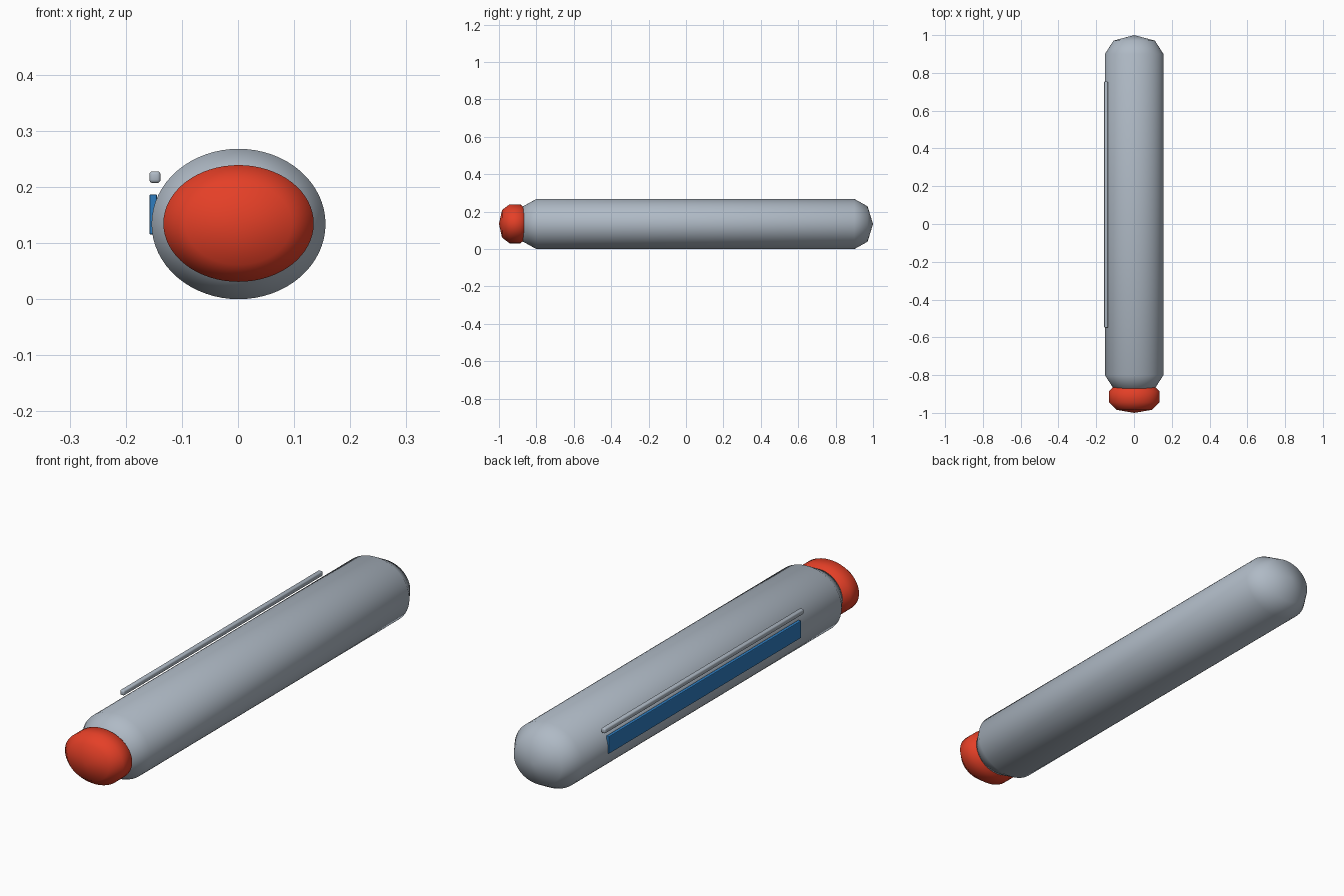
import bpy, bmesh, math

if "Cube" in bpy.data.objects:
    bpy.data.objects.remove(bpy.data.objects["Cube"])


def material(name, rgb):
    m = bpy.data.materials.new(name)
    m.diffuse_color = (*rgb, 1)
    m.use_nodes = True
    m.node_tree.nodes["Principled BSDF"].inputs["Base Color"].default_value = m.diffuse_color
    return m


grey = material("steel grey", (0.43, 0.49, 0.56))
red = material("signal red", (0.78, 0.05, 0.02))
blue = material("label blue", (0.026, 0.20, 0.52))


def finish(bm, name, mat, smooth):
    bmesh.ops.recalc_face_normals(bm, faces=bm.faces)
    me = bpy.data.meshes.new(name)
    for f in bm.faces:
        f.smooth = smooth
    bm.to_mesh(me)
    bm.free()
    me.materials.append(mat)
    ob = bpy.data.objects.new(name, me)
    bpy.context.collection.objects.link(ob)
    return ob


def capsule(name, mat, x0, z0, rx, rz, y0, y1, cap, n=64):
    """Oval capsule along y, each end rounded in two steps."""
    bm = bmesh.new()
    k = math.sqrt(0.5)
    stations = [(y0 + cap * (1 - k), k), (y0 + cap, 1),
                (y1 - cap, 1), (y1 - cap * (1 - k), k)]
    rings = []
    for y, s in stations:
        rings.append([bm.verts.new((x0 + rx * s * math.cos(2 * math.pi * i / n), y,
                                    z0 + rz * s * math.sin(2 * math.pi * i / n)))
                      for i in range(n)])
    tips = [bm.verts.new((x0, y, z0)) for y in (y0, y1)]
    for i in range(n):
        j = (i + 1) % n
        for a, b in zip(rings, rings[1:]):
            bm.faces.new((a[i], a[j], b[j], b[i]))
        bm.faces.new((tips[0], rings[0][j], rings[0][i]))
        bm.faces.new((tips[1], rings[-1][i], rings[-1][j]))
    return finish(bm, name, mat, True)


def box(name, mat, lo, hi, bevel, segments):
    bm = bmesh.new()
    bmesh.ops.create_cube(bm, size=1)
    for v in bm.verts:
        v.co = [(a + b) / 2 + c * (b - a) for a, b, c in zip(lo, hi, v.co)]
    bmesh.ops.bevel(bm, geom=bm.edges[:], offset=bevel, segments=segments,
                    profile=0.5, affect='EDGES')
    return finish(bm, name, mat, False)


# main barrel and the coloured end cap
capsule("barrel", grey, 0.001, 0.134, 0.155, 0.134, -0.90, 1.0, 0.10)
capsule("end_cap", red, 0.001, 0.135, 0.134, 0.104, -1.0, -0.83, 0.056)

# side plate and the thin rail above it
box("side_plate", blue, (-0.158, -0.53, 0.115), (-0.144, 0.73, 0.187), 0.003, 2)
rail = box("side_rail", grey, (-0.158, -0.55, 0.207), (-0.138, 0.755, 0.228), 0.006, 3)
for p in rail.data.polygons:
    p.use_smooth = True
